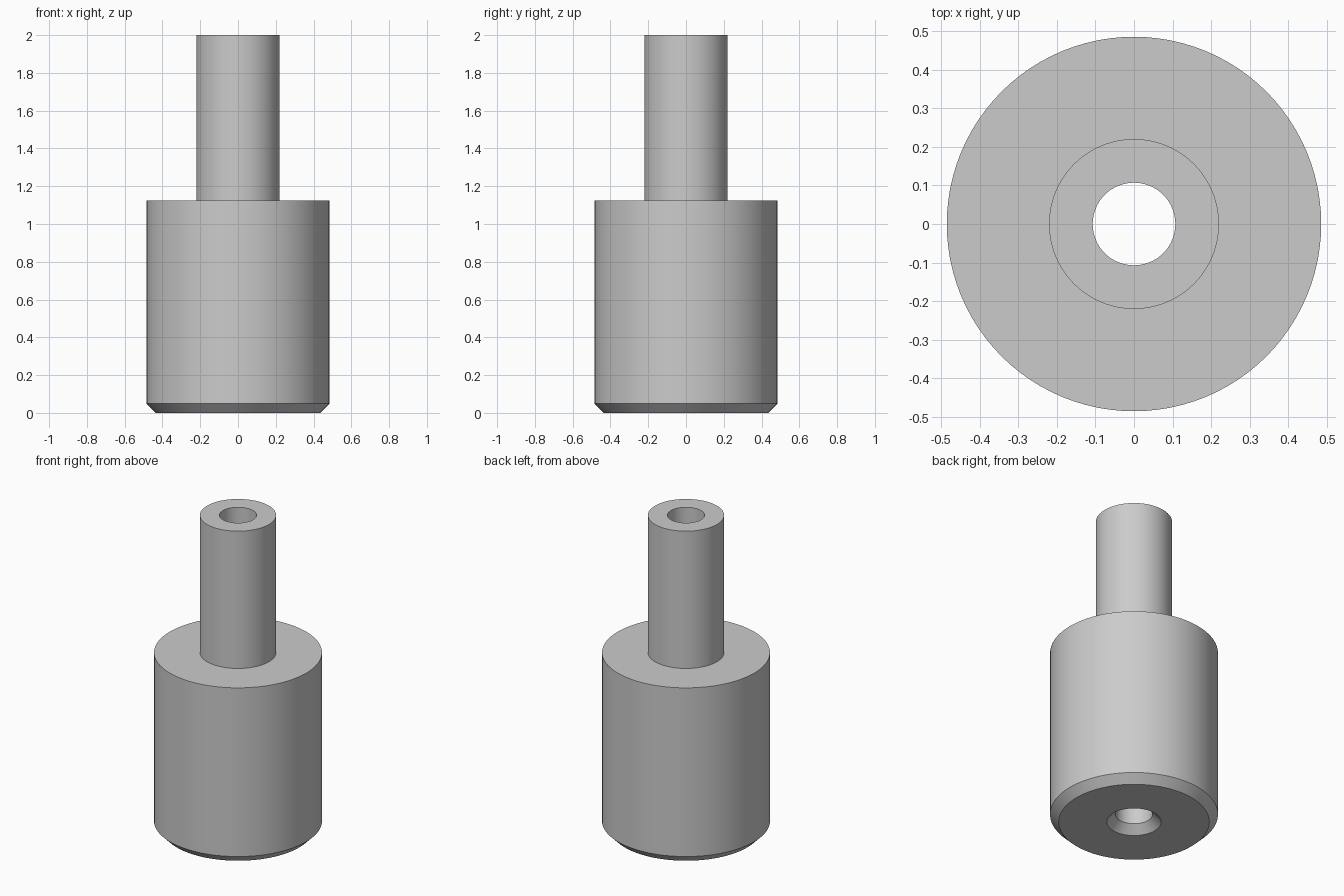
import bpy, bmesh, math

if "Cube" in bpy.data.objects:
    bpy.data.objects.remove(bpy.data.objects["Cube"])

SEGMENTS = 96

# Closed radius/height profile: chamfered body, stem, through bore, countersink
profile = [
    (0.435, 0.0), (0.485, 0.05), (0.485, 1.125), (0.22, 1.125),
    (0.22, 2.0), (0.107, 2.0), (0.107, 0.05), (0.157, 0.0),
]

# Stepped bushing, made by revolving the profile around z
bm = bmesh.new()
rings = []
for i in range(SEGMENTS):
    a = 2 * math.pi * i / SEGMENTS
    rings.append([bm.verts.new((r * math.cos(a), r * math.sin(a), z)) for r, z in profile])
n = len(profile)
for i, ring in enumerate(rings):
    nxt = rings[(i + 1) % SEGMENTS]
    for j in range(n):
        k = (j + 1) % n
        bm.faces.new((ring[j], nxt[j], nxt[k], ring[k]))
bmesh.ops.recalc_face_normals(bm, faces=bm.faces)

mesh = bpy.data.meshes.new("stepped_bushing")
bm.to_mesh(mesh)
bm.free()
bushing = bpy.data.objects.new("stepped_bushing", mesh)
bpy.context.collection.objects.link(bushing)

# Plain grey metal
grey = bpy.data.materials.new("light_grey")
grey.diffuse_color = (0.6, 0.6, 0.6, 1)
grey.use_nodes = True
grey.node_tree.nodes["Principled BSDF"].inputs["Base Color"].default_value = grey.diffuse_color
mesh.materials.append(grey)

# Smooth round walls, sharp rims
bpy.context.view_layer.objects.active = bushing
bushing.select_set(True)
bpy.ops.object.shade_smooth_by_angle(angle=math.radians(30))
